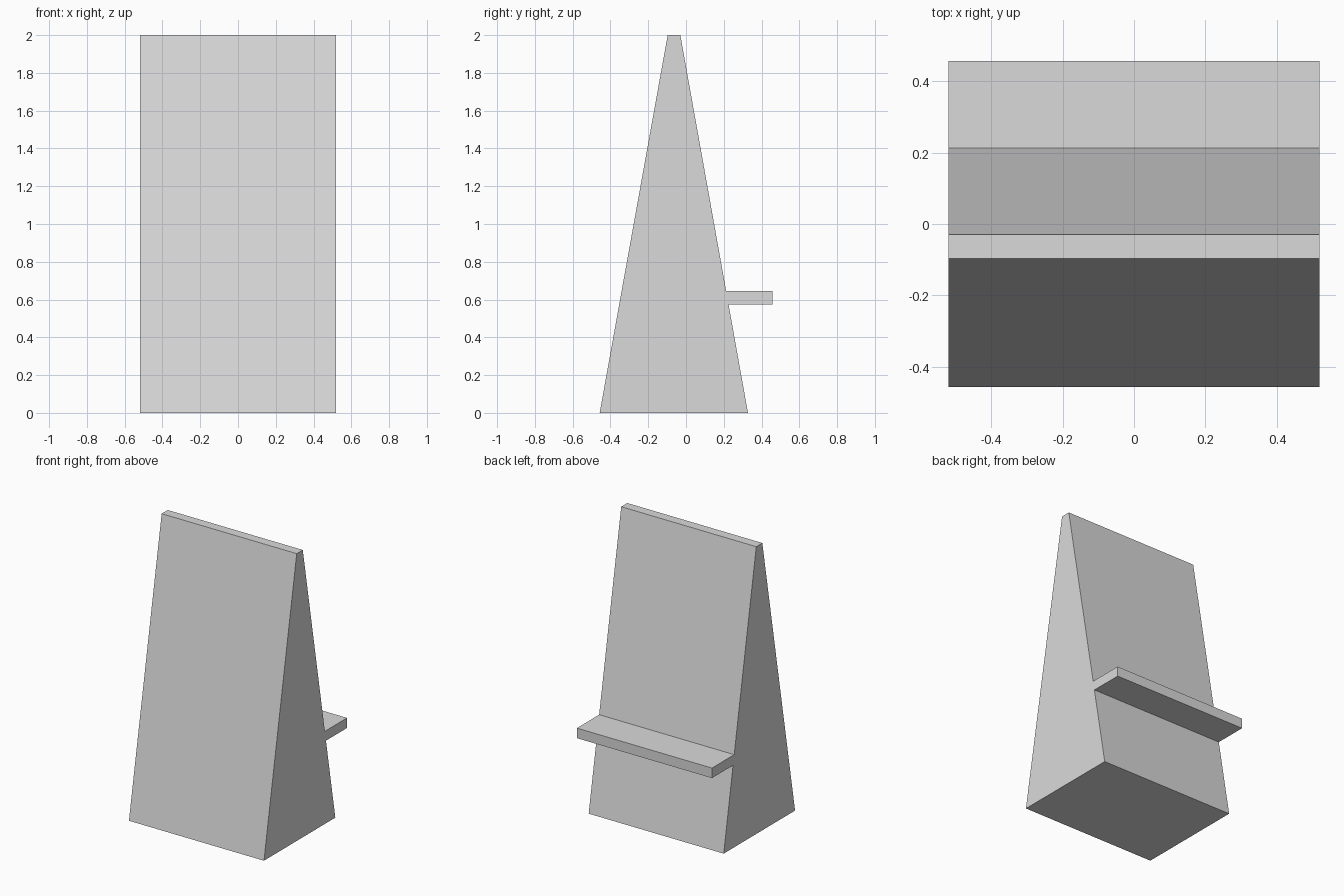
import bpy
import bmesh
from mathutils import Vector

cube = bpy.data.objects.get("Cube")
if cube:
    bpy.data.objects.remove(cube, do_unlink=True)

# Material
grey = bpy.data.materials.new("light_grey")
grey.use_nodes = True
colour = (0.7, 0.7, 0.7, 1)
grey.diffuse_color = colour
grey.node_tree.nodes["Principled BSDF"].inputs["Base Color"].default_value = colour

WIDTH = 1.04
HEIGHT = 2.0
BASE_FRONT, BASE_BACK = -0.457, 0.328
TOP_FRONT, TOP_BACK = -0.097, -0.03
SHELF_BOTTOM, SHELF_TOP, SHELF_EDGE = 0.575, 0.645, 0.457


def back_slope(z):
    """Depth of the sloping back panel at height z."""
    return BASE_BACK + (TOP_BACK - BASE_BACK) * z / HEIGHT


def extrude_profile(name, profile, width):
    """Extrude a (y, z) outline along x, centred on x = 0."""
    bm = bmesh.new()
    face = bm.faces.new([bm.verts.new((-width / 2, y, z)) for y, z in profile])
    result = bmesh.ops.extrude_face_region(bm, geom=[face])
    moved = [v for v in result["geom"] if isinstance(v, bmesh.types.BMVert)]
    bmesh.ops.translate(bm, verts=moved, vec=Vector((width, 0, 0)))
    bmesh.ops.recalc_face_normals(bm, faces=bm.faces[:])
    mesh = bpy.data.meshes.new(name)
    bm.to_mesh(mesh)
    bm.free()
    mesh.materials.append(grey)
    obj = bpy.data.objects.new(name, mesh)
    bpy.context.collection.objects.link(obj)
    return obj


# Tapered stand with the back shelf in one continuous outline
extrude_profile("display_stand_with_shelf", [
    (BASE_FRONT, 0),
    (BASE_BACK, 0),
    (back_slope(SHELF_BOTTOM), SHELF_BOTTOM),
    (SHELF_EDGE, SHELF_BOTTOM),
    (SHELF_EDGE, SHELF_TOP),
    (back_slope(SHELF_TOP), SHELF_TOP),
    (TOP_BACK, HEIGHT),
    (TOP_FRONT, HEIGHT),
], WIDTH)
